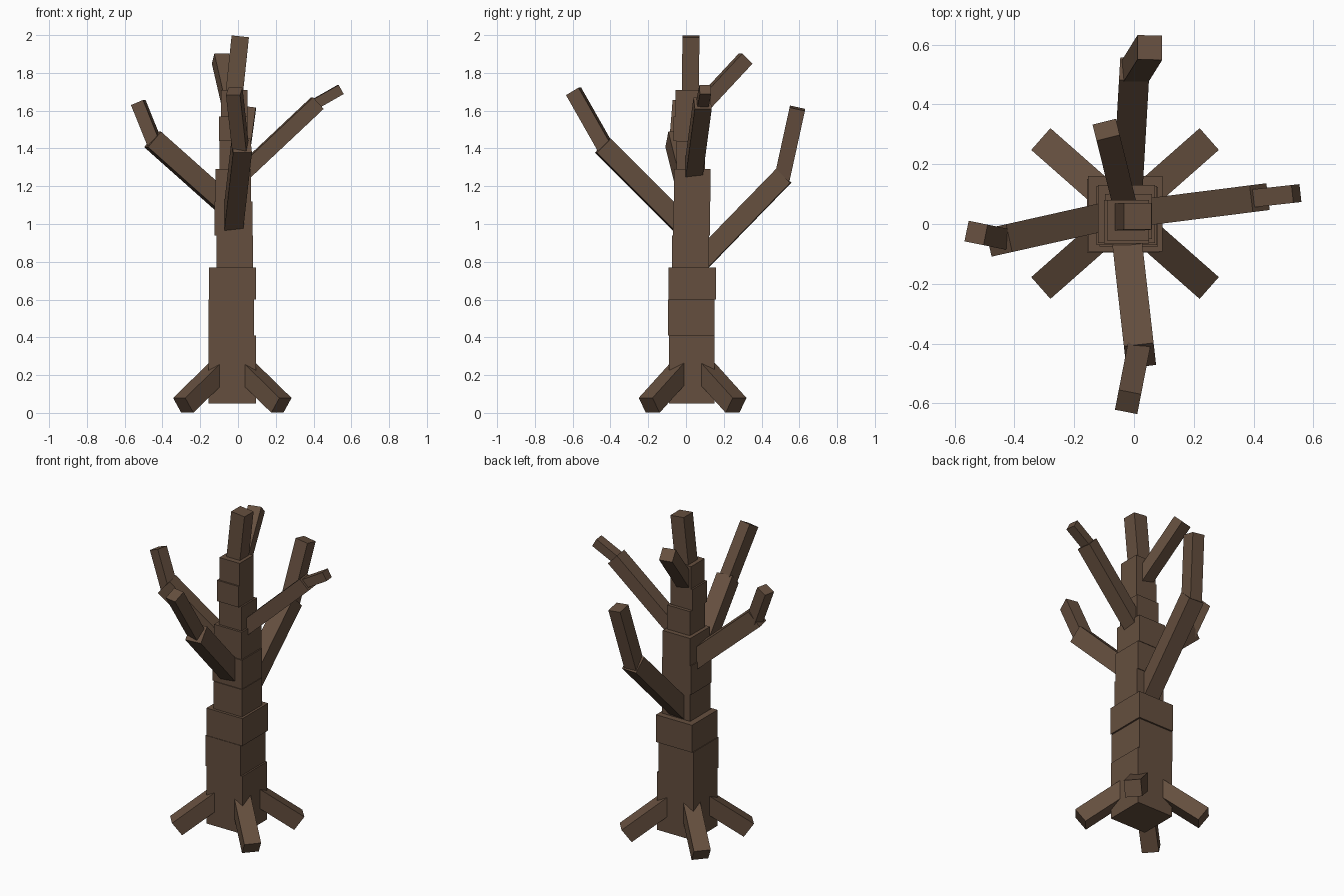
import bpy
from mathutils import Vector, Matrix

bark = bpy.data.materials.new("brown_bark")
bark.diffuse_color = (0.13, 0.078, 0.049, 1)


def box(name, size, matrix):
    """Box of the given size, placed by a matrix."""
    bpy.ops.mesh.primitive_cube_add(size=1)
    ob = bpy.context.object
    ob.name = name
    ob.data.transform(matrix @ Matrix.Diagonal((*size, 1)))
    ob.data.materials.append(bark)
    return ob


def beam(name, start, end, width, depth, side=None):
    """Square-ended beam between two points; its width runs along side."""
    a, b = Vector(start), Vector(end)
    d = (b - a).normalized()
    s = Vector(side) if side else d.cross(Vector((0, 0, 1)))
    s = (s - d * s.dot(d)).normalized()
    rot = Matrix((s, d.cross(s), d)).transposed().to_4x4()
    return box(name, (width, depth, (b - a).length),
               Matrix.Translation((a + b) / 2) @ rot)


# Trunk: stacked blocks, each as z0, z1, x0, x1, y0, y1
trunk = [
    (0.05, 0.41, -0.155, 0.095, -0.09, 0.15),
    (0.41, 0.60, -0.157, 0.085, -0.095, 0.15),
    (0.60, 0.77, -0.153, 0.095, -0.092, 0.16),
    (0.77, 0.94, -0.115, 0.08, -0.075, 0.123),
    (0.94, 1.12, -0.125, 0.077, -0.07, 0.127),
    (1.12, 1.29, -0.12, 0.07, -0.064, 0.13),
    (1.29, 1.44, -0.097, 0.06, -0.05, 0.10),
    (1.44, 1.57, -0.10, 0.05, -0.065, 0.08),
    (1.57, 1.71, -0.09, 0.05, -0.055, 0.08),
]
for i, (z0, z1, x0, x1, y0, y1) in enumerate(trunk):
    box(f"trunk_block_{i + 1}", (x1 - x0, y1 - y0, z1 - z0),
        Matrix.Translation(((x0 + x1) / 2, (y0 + y1) / 2, (z0 + z1) / 2)))

# Leaning top of the trunk
beam("trunk_top", (-0.035, 0.022, 1.55), (0.012, 0.026, 1.993), 0.092, 0.09, (1, 0, 0))

# Four roots spreading diagonally
for sx in (-1, 1):
    for sy in (-1, 1):
        name = ("back" if sy > 0 else "front") + ("_right" if sx > 0 else "_left") + "_root"
        beam(name, (-0.03 + sx * 0.05, 0.035 + sy * 0.045, 0.245),
             (-0.03 + sx * 0.26, 0.035 + sy * 0.23, 0.04), 0.097, 0.097)

# Lower branches, each with a thinner bent tip
beam("right_branch", (0.0, 0.035, 1.245), (0.42, 0.088, 1.64), 0.09, 0.083)
beam("right_branch_tip", (0.39, 0.085, 1.625), (0.543, 0.102, 1.712), 0.06, 0.055)

beam("left_branch", (-0.05, 0.035, 1.09), (-0.452, -0.055, 1.448), 0.095, 0.108)
beam("left_branch_tip", (-0.43, -0.05, 1.40), (-0.528, -0.03, 1.643), 0.07, 0.07)

beam("front_branch", (-0.03, 0.0, 0.975), (0.02, -0.44, 1.415), 0.1, 0.105)
beam("front_branch_tip", (0.015, -0.415, 1.385), (-0.02, -0.595, 1.702), 0.076, 0.078)

beam("back_branch", (-0.025, 0.05, 0.775), (0.002, 0.517, 1.255), 0.1, 0.105)
beam("back_branch_tip", (0.0, 0.505, 1.225), (0.053, 0.59, 1.613), 0.083, 0.083, (1, 0, 0))

# Short upper branch
beam("upper_back_branch", (-0.025, 0.04, 1.58), (-0.093, 0.315, 1.875), 0.08, 0.077)
